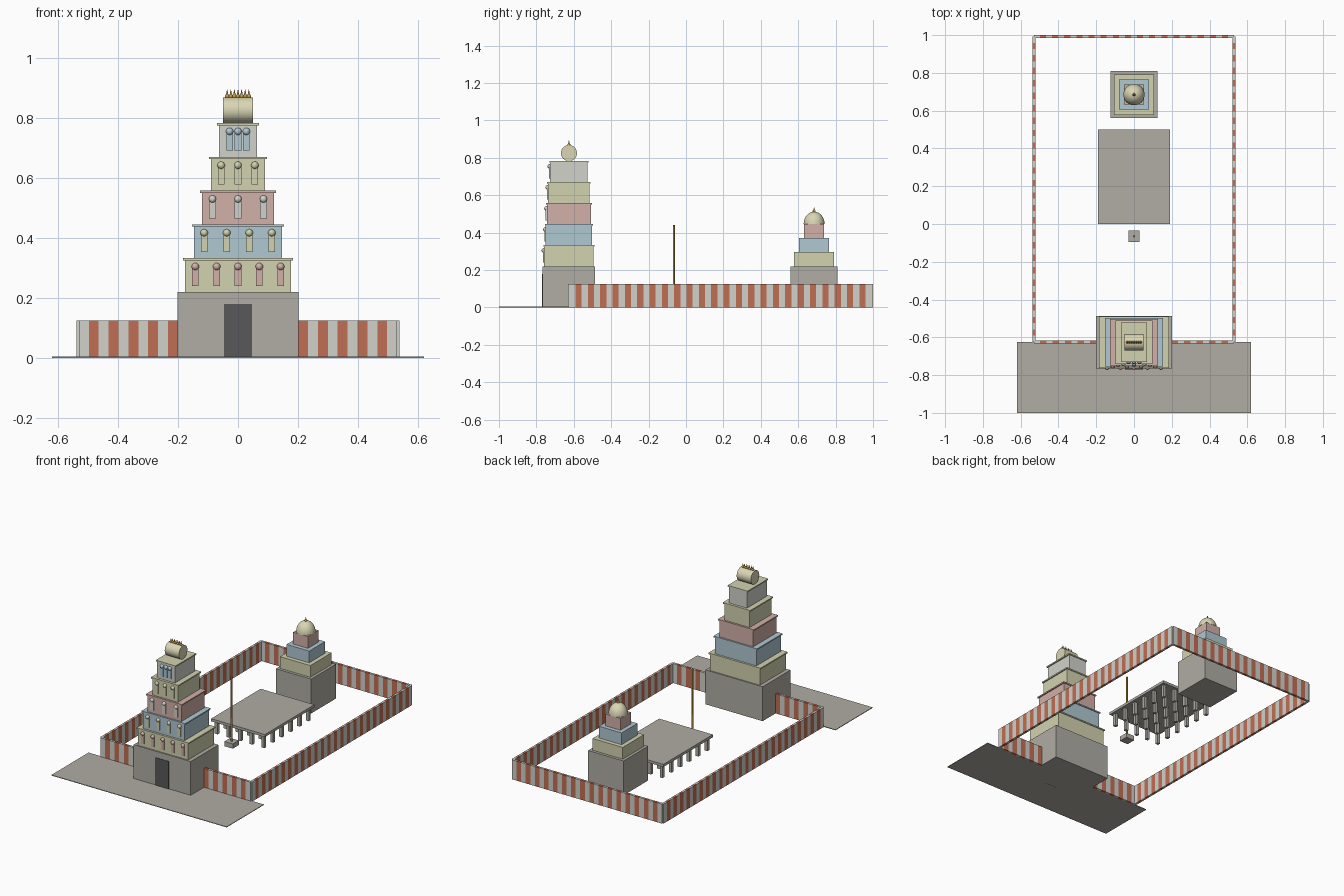
import bpy, bmesh, math
from mathutils import Vector, Matrix

if "Cube" in bpy.data.objects:
    bpy.data.objects.remove(bpy.data.objects["Cube"])


def material(name, hex_code):
    srgb = [int(hex_code[i:i + 2], 16) / 255 for i in (0, 2, 4)]
    col = [((c + 0.055) / 1.055) ** 2.4 for c in srgb] + [1]
    m = bpy.data.materials.new(name)
    m.use_nodes = True
    m.diffuse_color = col
    m.node_tree.nodes["Principled BSDF"].inputs["Base Color"].default_value = col
    return m


STONE = material("grey stone", "B0ADA4")
YELLOW = material("pale yellow", "D2D2B0")
BLUE = material("pale blue", "B0C8D2")
PINK = material("pale pink", "D2B0A8")
WHITE = material("off white", "D2D2CC")
RED = material("brick red", "C06E54")
DARK = material("dark door", "585858")
GOLD = material("gold", "C8A046")
CREAM = material("cream dome", "DAD6B4")


def finish(name, bm, *mats, smooth=False):
    bmesh.ops.recalc_face_normals(bm, faces=bm.faces)
    mesh = bpy.data.meshes.new(name)
    bm.to_mesh(mesh)
    bm.free()
    ob = bpy.data.objects.new(name, mesh)
    bpy.context.collection.objects.link(ob)
    for m in mats:
        mesh.materials.append(m)
    if smooth:
        bpy.ops.object.select_all(action='DESELECT')
        ob.select_set(True)
        bpy.context.view_layer.objects.active = ob
        bpy.ops.object.shade_smooth_by_angle(angle=math.radians(40))
    return ob


def add_box(bm, x, y, z):
    """Box from (min, max) pairs on each axis."""
    size = [b - a for a, b in (x, y, z)]
    mid = [(a + b) / 2 for a, b in (x, y, z)]
    bmesh.ops.create_cube(bm, size=1, matrix=Matrix.Translation(mid) @ Matrix.Diagonal((*size, 1)))


def box(name, mat, x, y, z):
    bm = bmesh.new()
    add_box(bm, x, y, z)
    return finish(name, bm, mat)


def block(name, mat, hx, cy, hy, z0, z1):
    return box(name, mat, (-hx, hx), (cy - hy, cy + hy), (z0, z1))


def add_rod(bm, r1, r2, depth, centre, sides=16, turn=Matrix()):
    bmesh.ops.create_cone(bm, cap_ends=True, segments=sides, radius1=r1, radius2=r2,
                          depth=depth, matrix=Matrix.Translation(centre) @ turn)


def add_finial(bm, x, y, z, r, height):
    """Round pot with a pointed tip."""
    bmesh.ops.create_uvsphere(bm, u_segments=12, v_segments=8, radius=r,
                              matrix=Matrix.Translation((x, y, z)))
    add_rod(bm, r * 0.6, 0.0005, height, (x, y, z + r * 0.6 + height / 2), 10)


def striped_wall(name, start, end, count, first=0):
    """Wall cut into equal bands that alternate white and red."""
    a, b = Vector(start), Vector(end)
    axis = (b - a).normalized()
    half = Vector((abs(axis.y), abs(axis.x))) * 0.0075
    bm = bmesh.new()
    add_box(bm, *[(min(a[i], b[i]) - half[i], max(a[i], b[i]) + half[i]) for i in (0, 1)], (0, 0.125))
    n = axis.to_3d()
    step = (b - a).length / count
    for i in range(1, count):
        bmesh.ops.bisect_plane(bm, geom=bm.verts[:] + bm.edges[:] + bm.faces[:],
                               plane_co=a.to_3d() + n * step * i, plane_no=n)
    for f in bm.faces:
        band = int((f.calc_center_median() - a.to_3d()).dot(n) / step)
        f.material_index = min(max(band, 0), count - 1) % 2
    finish(name, bm, WHITE, RED)


# Forecourt and striped enclosure
box("forecourt", STONE, (-0.62, 0.62), (-1, -0.625), (0, 0.004))
FRONT, BACK, SIDE = -0.624, 0.9925, 0.53
striped_wall("back_wall", (-SIDE, BACK), (SIDE, BACK), 33)
for s, side in ((1, "left"), (-1, "right")):
    striped_wall(side + "_wall", (s * SIDE, FRONT), (s * SIDE, BACK), 49)
    striped_wall(side + "_front_wall", (s * SIDE, FRONT), (s * 0.2, FRONT), 10)

# Gate tower: base and door
GY = -0.626
block("gate_base", STONE, 0.202, GY, 0.14, 0, 0.22)
block("gate_door", DARK, 0.047, GY - 0.14, 0.003, 0, 0.18)

# Gate tiers: half width, half depth, wall, cornice, niche colour, niche count, spacing
tiers = [
    (0.177, 0.132, YELLOW, YELLOW, PINK, 5, 0.071),
    (0.147, 0.124, BLUE, BLUE, YELLOW, 4, 0.075),
    (0.120, 0.118, PINK, PINK, WHITE, 3, 0.085),
    (0.090, 0.111, YELLOW, YELLOW, YELLOW, 3, 0.056),
    (0.063, 0.100, WHITE, YELLOW, BLUE, 3, 0.028),
]
TIER = 0.1125
for i, (hx, hy, wall, trim, niche, count, gap) in enumerate(tiers):
    z = 0.22 + i * TIER
    block(f"gate_tier_{i + 1}", wall, hx, GY, hy, z, z + TIER - 0.008)
    block(f"gate_cornice_{i + 1}", trim, hx + 0.007, GY, hy + 0.005, z + TIER - 0.008, z + TIER)
    bm = bmesh.new()
    y = GY - hy
    for k in range(count):
        x = (k - (count - 1) / 2) * gap
        add_box(bm, (x - 0.011, x + 0.011), (y - 0.006, y + 0.002), (z + 0.02, z + 0.084))
        bmesh.ops.create_uvsphere(bm, u_segments=12, v_segments=8, radius=0.0125,
                                  matrix=Matrix.Translation((x, y - 0.002, z + 0.084)))
    finish(f"gate_niches_{i + 1}", bm, niche, smooth=True)

# Barrel roof with a row of finials
bm = bmesh.new()
add_rod(bm, 0.043, 0.043, 0.1, (0, GY, 0.825), 32, Matrix.Rotation(math.pi / 2, 4, 'Y'))
finish("gate_barrel_roof", bm, CREAM, smooth=True)
bm = bmesh.new()
for k in range(-3, 4):
    add_finial(bm, k * 0.012, GY, 0.871, 0.0075, 0.018)
finish("gate_finials", bm, GOLD, smooth=True)

# Flagpole on its pedestal
block("flagpole_pedestal", STONE, 0.03, -0.065, 0.03, 0, 0.03)
bm = bmesh.new()
add_rod(bm, 0.006, 0.005, 0.41, (0, -0.065, 0.235), 12)
finish("flagpole", bm, GOLD, smooth=True)

# Pillared hall
box("hall_roof", STONE, (-0.19, 0.19), (0, 0.5), (0.08, 0.097))
bm = bmesh.new()
for i in range(5):
    for j in range(6):
        x, y = -0.165 + i * 0.0825, 0.025 + j * 0.09
        add_box(bm, (x - 0.01, x + 0.01), (y - 0.01, y + 0.01), (0, 0.08))
finish("hall_pillars", bm, STONE)

# Shrine tower with dome
SY = 0.685
for name, mat, h, z0, z1 in (("base", STONE, 0.125, 0, 0.22), ("tier_1", YELLOW, 0.107, 0.22, 0.295),
                             ("tier_2", BLUE, 0.08, 0.295, 0.37), ("tier_3", PINK, 0.053, 0.37, 0.445)):
    block("shrine_" + name, mat, h, SY, h, z0, z1)
bm = bmesh.new()
bmesh.ops.create_uvsphere(bm, u_segments=32, v_segments=16, radius=0.056,
                          matrix=Matrix.Translation((0, SY, 0.445)) @ Matrix.Diagonal((1, 1, 1.2, 1)))
cut = bmesh.ops.bisect_plane(bm, geom=bm.verts[:] + bm.edges[:] + bm.faces[:], clear_inner=True,
                             plane_co=(0, SY, 0.4451), plane_no=(0, 0, 1))
bmesh.ops.holes_fill(bm, edges=[e for e in bm.edges if e.is_boundary])
finish("shrine_dome", bm, CREAM, smooth=True)
bm = bmesh.new()
add_finial(bm, 0, SY, 0.514, 0.008, 0.016)
finish("shrine_finial", bm, GOLD, smooth=True)
